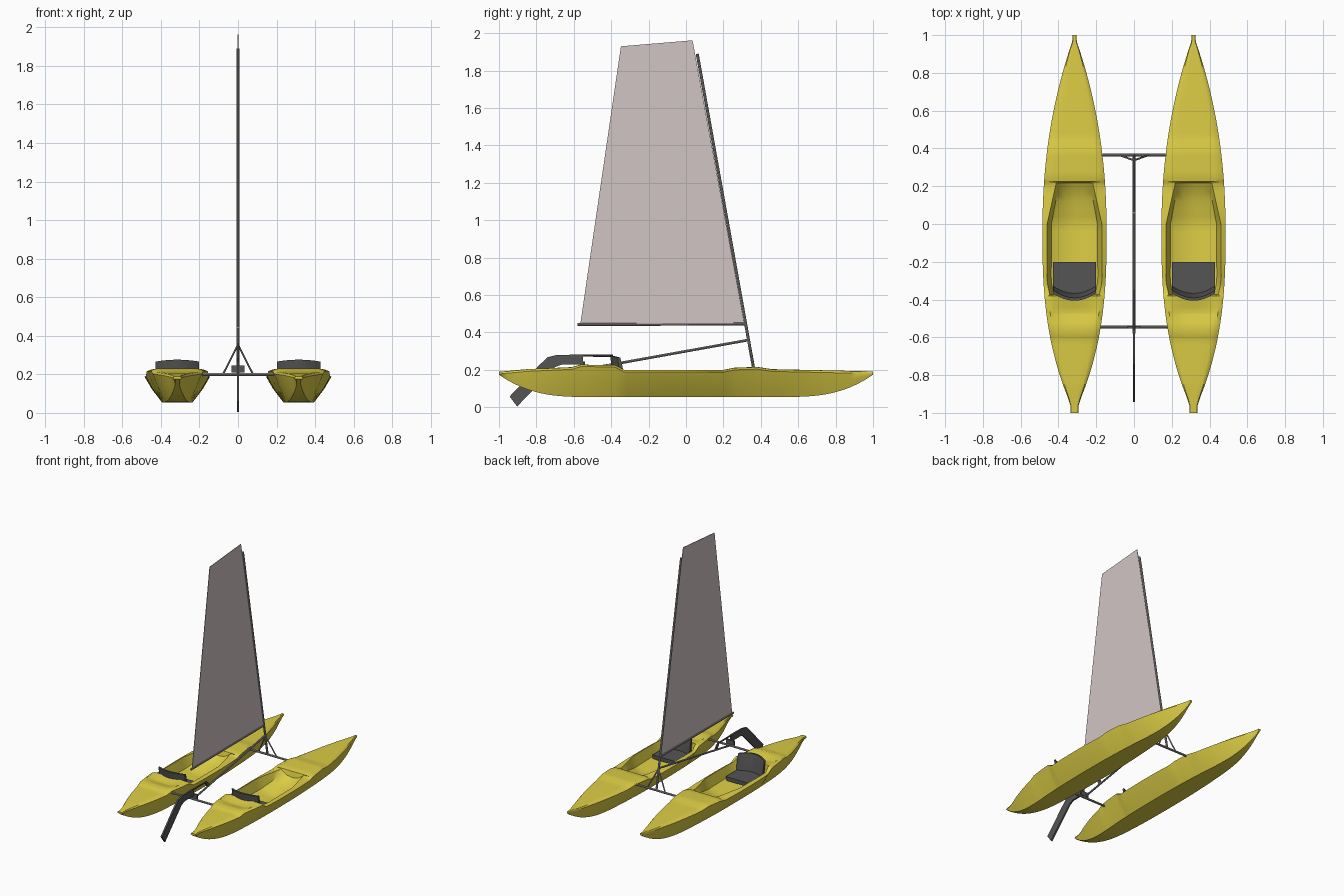
import bpy, bmesh, math
from mathutils import Vector

cube = bpy.data.objects.get("Cube")
if cube:
    bpy.data.objects.remove(cube)


def material(name, r, g, b):
    m = bpy.data.materials.new(name)
    m.use_nodes = True
    m.diffuse_color = (r, g, b, 1)
    m.node_tree.nodes["Principled BSDF"].inputs["Base Color"].default_value = (r, g, b, 1)
    return m


YELLOW = material("hull yellow", 0.72, 0.61, 0.06)
SAIL = material("sail grey", 0.63, 0.56, 0.55)
DARK = material("dark grey", 0.09, 0.09, 0.09)
METAL = material("tube grey", 0.33, 0.31, 0.3)


def make_object(name, bm, mat, smooth_angle=None):
    bmesh.ops.recalc_face_normals(bm, faces=bm.faces[:])
    mesh = bpy.data.meshes.new(name)
    bm.to_mesh(mesh)
    bm.free()
    mesh.materials.append(mat)
    obj = bpy.data.objects.new(name, mesh)
    bpy.context.collection.objects.link(obj)
    if smooth_angle:
        bpy.ops.object.select_all(action="DESELECT")
        obj.select_set(True)
        bpy.context.view_layer.objects.active = obj
        bpy.ops.object.shade_smooth_by_angle(angle=math.radians(smooth_angle))
    return obj


def loft(name, rings, mat, smooth_angle=None):
    """Skin closed rings of points and cap both ends."""
    bm = bmesh.new()
    rows = [[bm.verts.new(p) for p in ring] for ring in rings]
    count = len(rows[0])
    for a, b in zip(rows, rows[1:]):
        for i in range(count):
            j = (i + 1) % count
            bm.faces.new((a[i], a[j], b[j], b[i]))
    bm.faces.new(rows[0])
    bm.faces.new(rows[-1])
    return make_object(name, bm, mat, smooth_angle)


def plate(name, outline, thickness, mat):
    """Flat side-view outline of (y, z) points, thickened across x."""
    half = thickness / 2
    return loft(name, [[(x, y, z) for y, z in outline] for x in (-half, half)], mat)


def tube(name, start, end, radius, mat):
    start, end = Vector(start), Vector(end)
    axis = end - start
    bm = bmesh.new()
    bmesh.ops.create_cone(bm, cap_ends=True, segments=8, radius1=radius,
                          radius2=radius, depth=axis.length)
    bm.transform(axis.to_track_quat("Z", "Y").to_matrix().to_4x4())
    bmesh.ops.translate(bm, verts=bm.verts[:], vec=(start + end) / 2)
    return make_object(name, bm, mat, 40)


def sample(table, y):
    """Linear lookup in a list of (y, value) pairs."""
    if y <= table[0][0]:
        return table[0][1]
    for (ya, va), (yb, vb) in zip(table, table[1:]):
        if y <= yb:
            return va + (vb - va) * (y - ya) / (yb - ya)
    return table[-1][1]


# Hull shape along its length
HULL_X = 0.315
COCKPIT_BACK, COCKPIT_FRONT = -0.38, 0.225
deck = [(-1, 0.19), (-0.85, 0.204), (-0.61, 0.215), (-0.56, 0.23), (-0.38, 0.227),
        (-0.33, 0.2), (0.2, 0.2), (0.26, 0.212), (0.38, 0.216), (0.46, 0.204), (1, 0.192)]
rim = [(-0.38, 0.13), (-0.3, 0.147), (0, 0.145), (0.225, 0.095)]
floor = [(-0.38, 0.12), (-0.3, 0.095), (0, 0.09), (0.15, 0.125), (0.225, 0.165)]


def hull_ring(y, side):
    if y > -0.05:
        width = 0.17 * (1 - ((y + 0.05) / 1.05) ** 2.2)
    else:
        width = 0.17 * (1 - ((-y - 0.05) / 0.95) ** 2.6)
    width = max(width, 0.022 if y < 0 else 0.01)
    keel = 0.055 + 0.12 * max(0, (abs(y) - 0.5) / 0.5) ** 3
    top = sample(deck, y)
    sheer = top - 0.012
    if COCKPIT_BACK < y < COCKPIT_FRONT:
        edge, low = sample(rim, y), sample(floor, y)
        inner = [(edge, top), (0.84 * edge, low + 0.03), (0.45 * edge, low + 0.006), (0, low)]
    else:
        # the deck behind the seat is slightly dished
        dish = 0.02 * max(0, 1 - abs(y + 0.47) / 0.09)
        edge = 0.86 * width
        inner = [(edge, top - 0.002), (0.84 * edge, top - dish / 2),
                 (0.45 * edge, top - dish), (0, top - dish)]
    half = [(0, keel), (0.47 * width, keel), (0.78 * width, keel + 0.52 * (sheer - keel)),
            (width, sheer)] + inner
    ring = half + [(-x, z) for x, z in half[-2:0:-1]]
    return [(side * HULL_X + x, y, z) for x, z in ring]


stations = {round(-1 + i / 25, 3) for i in range(51)}
stations |= {y for y, _ in deck}
stations |= {COCKPIT_BACK + 0.008, COCKPIT_FRONT - 0.008, COCKPIT_FRONT, -0.47, -0.98, 0.98}


def arc_ring(side, z, back, thick):
    """Curved backrest slice, bowed towards the stern."""
    xs = [0.113 * i / 6 for i in range(-6, 7)]
    bow = [(x, back + 0.04 * (x / 0.113) ** 2) for x in xs]
    outline = bow + [(x, y + thick) for x, y in reversed(bow)]
    return [(side * HULL_X + x, y, z - 0.01 * (x / 0.113) ** 2) for x, y in outline]


for side, label in ((1, "left"), (-1, "right")):
    loft(f"{label}_hull", [hull_ring(y, side) for y in sorted(stations)], YELLOW, 35)

    # Seat cushion and backrest
    cushion = [(-0.113, -0.2), (0.113, -0.2), (0.113, -0.345), (0.07, -0.37),
               (-0.07, -0.37), (-0.113, -0.345)]
    loft(f"{label}_seat_cushion",
         [[(side * HULL_X + x, y, z) for x, y in cushion] for z in (0.115, 0.145)], DARK)
    loft(f"{label}_seat_back",
         [arc_ring(side, 0.13, -0.385, 0.02), arc_ring(side, 0.22, -0.398, 0.02),
          arc_ring(side, 0.276, -0.406, 0.015)], DARK, 40)

    # Struts that brace the mast foot
    tube(f"{label}_mast_strut", (0, 0.337, 0.355), (side * 0.078, 0.365, 0.2), 0.005, METAL)

# Cross beams and centre spar
BOW_Y, STERN_Y = 0.365, -0.545
for name, y in (("front_beam", BOW_Y), ("rear_beam", STERN_Y)):
    tube(name, (-0.26, y, 0.2), (0.26, y, 0.2), 0.008, METAL)
tube("centre_spar", (0, 0.335, 0.36), (0, STERN_Y, 0.202), 0.007, METAL)

# Rig
tube("mast", (0, 0.362, 0.205), (0, 0.06, 1.89), 0.008, METAL)
tube("boom", (0, -0.58, 0.443), (0, 0.318, 0.445), 0.008, METAL)
plate("sail", [(-0.565, 0.445), (0.312, 0.445), (0.035, 1.962), (-0.348, 1.93)], 0.004, SAIL)

# Steering gear
plate("rudder", [(-0.943, 0.058), (-0.903, 0.004), (-0.7, 0.215), (-0.66, 0.23), (-0.55, 0.23),
                 (-0.55, 0.282), (-0.69, 0.28), (-0.74, 0.268), (-0.785, 0.225)], 0.012, DARK)
tube("tiller", (0, -0.56, 0.277), (0, -0.39, 0.275), 0.006, DARK)
plate("tiller_grip", [(-0.405, 0.28), (-0.375, 0.27), (-0.355, 0.235), (-0.385, 0.24)], 0.01, DARK)
loft("rudder_bracket", [[(x, y, z) for x, z in ((-0.035, 0.21), (0.035, 0.21), (0.035, 0.245),
                         (-0.035, 0.245))] for y in (-0.552, -0.54)], DARK)
